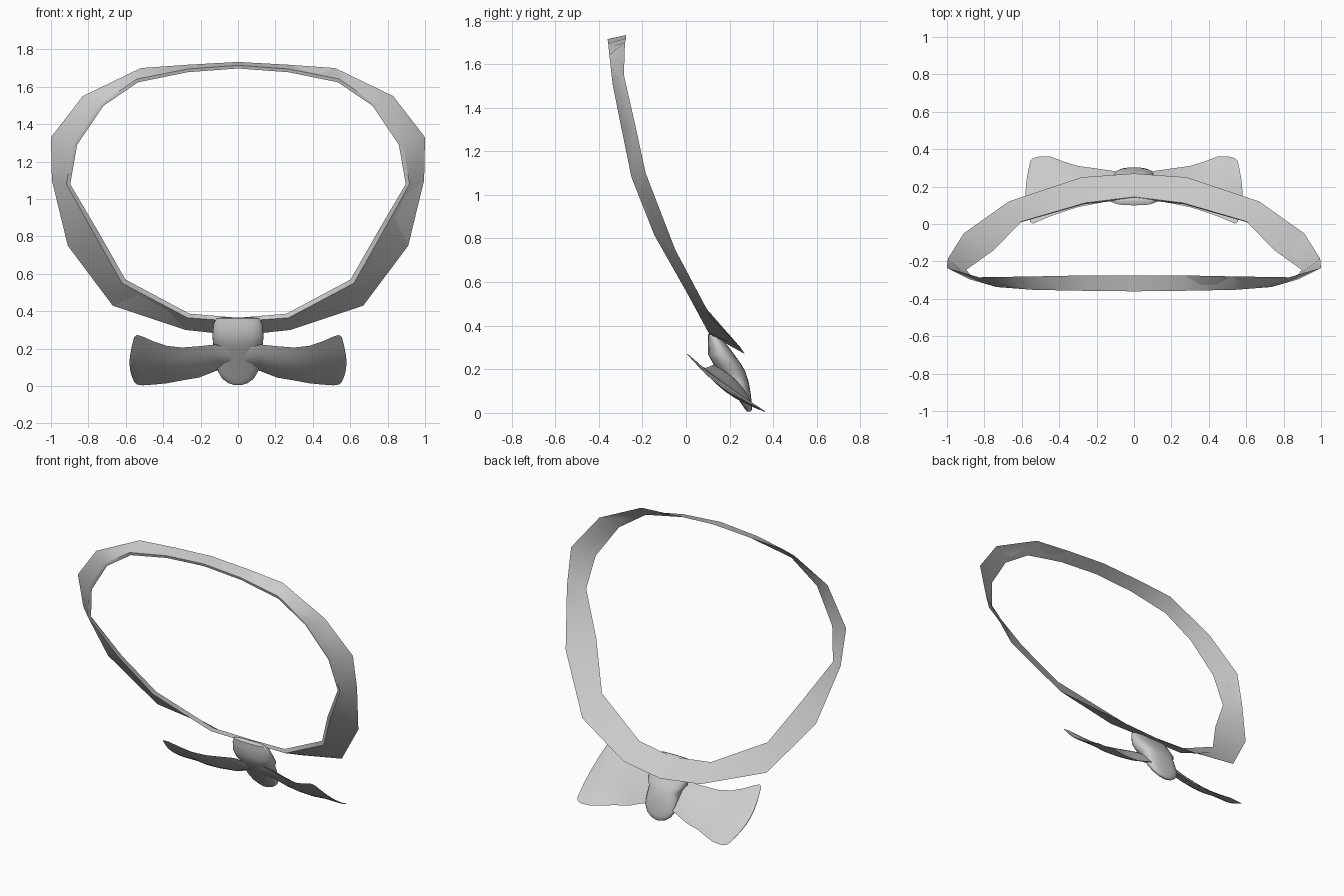
import bpy, bmesh, math
from mathutils import Vector

if "Cube" in bpy.data.objects:
    bpy.data.objects.remove(bpy.data.objects["Cube"])


def loft(name, rings, loop=False, angle=40):
    """Skin closed cross-sections; either join last to first or cap the ends."""
    bm = bmesh.new()
    vs = [[bm.verts.new(p) for p in r] for r in rings]
    n = len(vs[0])
    for i in range(len(vs) if loop else len(vs) - 1):
        a, b = vs[i], vs[(i + 1) % len(vs)]
        for k in range(n):
            bm.faces.new((a[k], a[(k + 1) % n], b[(k + 1) % n], b[k]))
    if not loop:
        bm.faces.new(vs[0])
        bm.faces.new(vs[-1])
    bmesh.ops.recalc_face_normals(bm, faces=bm.faces)
    me = bpy.data.meshes.new(name)
    bm.to_mesh(me)
    bm.free()
    ob = bpy.data.objects.new(name, me)
    bpy.context.collection.objects.link(ob)
    bpy.ops.object.select_all(action='DESELECT')
    ob.select_set(True)
    bpy.context.view_layer.objects.active = ob
    bpy.ops.object.shade_smooth_by_angle(angle=math.radians(angle))
    return ob


# Collar strap: wedge section, thin back edge and thick front edge, top to bottom
back = [(0, -.275, 1.733), (.27, -.275, 1.718), (.52, -.28, 1.70), (.83, -.285, 1.55),
        (1, -.235, 1.33), (.995, -.185, 1.10), (.91, -.05, .75), (.67, .12, .43),
        (.28, .25, .30), (0, .27, .27)]
front = [(0, -.36, 1.715), (.27, -.357, 1.695), (.54, -.352, 1.642), (.735, -.337, 1.51),
         (.88, -.295, 1.30), (.917, -.25, 1.08), (.77, -.145, .815), (.62, .005, .55),
         (.27, .105, .365), (0, .135, .345)]
inset = [(0, .005, -.017), (0, .005, -.017), (-.005, .005, -.018), (-.015, .005, -.012),
         (-.02, .005, -.01), (-.02, .005, 0), (-.02, .005, .015), (-.018, .008, .02),
         (-.01, .008, .022), (0, .01, .02)]
half = [[Vector(b), Vector(f), Vector(f) + Vector(d)] for b, f, d in zip(back, front, inset)]
mirrored = [[Vector((-p.x, p.y, p.z)) for p in r] for r in half[-2:0:-1]]
loft("collar_strap", half + mirrored, loop=True)

# Knot: rounded sections given as height, front y, back y, half width
knot = [(.367, .115, .13, .08), (.36, .10, .145, .115), (.33, .10, .175, .13),
        (.27, .10, .22, .137), (.22, .128, .255, .133), (.19, .147, .272, .108),
        (.14, .185, .288, .108), (.08, .228, .298, .108), (.04, .255, .302, .085),
        (.015, .272, .302, .05), (.006, .28, .297, .02)]


def spow(v, e):
    return math.copysign(abs(v) ** e, v)


rings = []
for z, y0, y1, w in knot:
    ring = []
    for k in range(24):
        a = math.tau * k / 24
        ring.append((w * spow(math.cos(a), .75),
                     (y0 + y1) / 2 + (y1 - y0) / 2 * spow(math.sin(a), .85), z))
    rings.append(ring)
loft("bow_knot", rings, angle=60)

# Bow wings: x, top edge (y, z), bottom edge (y, z), front and back bulge, outward curve
wing = [(.04, .15, .20, .27, .10, .025, .015, 0),
        (.12, .125, .222, .285, .08, .025, .015, 0),
        (.21, .108, .213, .298, .045, .025, .014, 0),
        (.30, .09, .206, .31, .03, .025, .010, 0),
        (.38, .065, .215, .335, .015, .026, .004, 0),
        (.45, .04, .238, .362, .008, .027, -.004, .005),
        (.51, .015, .265, .36, .004, .028, -.012, .015),
        (.54, .002, .273, .352, .008, .028, -.018, .03),
        (.555, .012, .262, .335, .022, .025, -.02, .025)]
M = 8
for side, label in ((1, "right"), (-1, "left")):
    rings = []
    for x, ty, tz, by, bz, f, b, bow in wing:
        across = Vector((0, by - ty, bz - tz))
        normal = Vector((0, across.z, -across.y)).normalized()

        def point(t, bulge):
            s = math.sin(math.pi * t)
            p = Vector((side * (x + bow * s), ty, tz)) + across * t
            return p + normal * bulge * s
        rings.append([point(i / M, f) for i in range(M + 1)] +
                     [point(i / M, -b) for i in range(M - 1, 0, -1)])
    loft("bow_wing_" + label, rings, angle=50)
